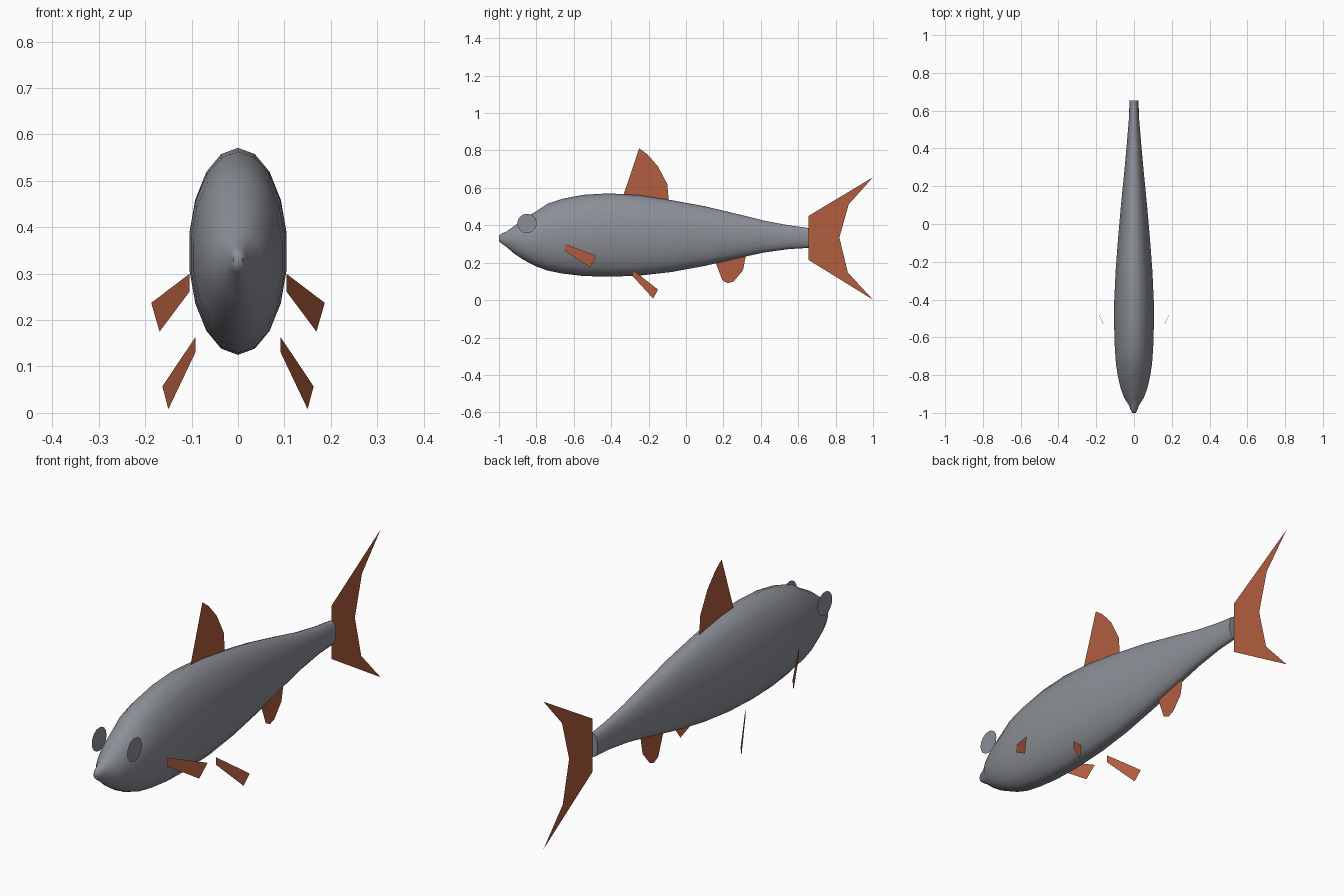
import bpy, bmesh, math

cube = bpy.data.objects.get("Cube")
if cube:
    bpy.data.objects.remove(cube, do_unlink=True)


def material(name, rgb):
    mat = bpy.data.materials.new(name)
    mat.use_nodes = True
    mat.diffuse_color = (*rgb, 1)
    mat.node_tree.nodes["Principled BSDF"].inputs["Base Color"].default_value = (*rgb, 1)
    return mat


grey = material("scale grey", (0.26, 0.275, 0.305))
rust = material("fin rust", (0.45, 0.11, 0.05))
gold = material("eye gold", (0.40, 0.26, 0.05))


def finish(name, bm, *mats):
    mesh = bpy.data.meshes.new(name)
    bm.to_mesh(mesh)
    bm.free()
    for mat in mats:
        mesh.materials.append(mat)
    obj = bpy.data.objects.new(name, mesh)
    bpy.context.collection.objects.link(obj)
    return obj


def sheet(name, points):
    """Thin fin made from one outline."""
    bm = bmesh.new()
    bm.faces.new([bm.verts.new(p) for p in points])
    return finish(name, bm, rust)


# Body: elliptical rings along the length (y, bottom, top, half width)
SIDES = 18
stations = [
    (-1.0, .315, .345, .010), (-.985, .302, .357, .018), (-.96, .285, .367, .027),
    (-.92, .25, .395, .053), (-.87, .216, .435, .072), (-.80, .18, .475, .088),
    (-.74, .158, .515, .097), (-.66, .142, .542, .103), (-.55, .129, .563, .1065),
    (-.41, .125, .571, .1065), (-.25, .131, .561, .099), (-.08, .150, .535, .086),
    (.10, .183, .502, .070), (.28, .225, .459, .052), (.42, .255, .424, .039),
    (.55, .273, .400, .028), (.655, .279, .386, .024),
]
bm = bmesh.new()
rings = []
for y, low, high, half in stations:
    mid, tall = (low + high) / 2, (high - low) / 2
    angles = [2 * math.pi * i / SIDES for i in range(SIDES)]
    rings.append([bm.verts.new((half * math.sin(a), y, mid + tall * math.cos(a)))
                  for a in angles])
for a, b in zip(rings, rings[1:]):
    for i in range(SIDES):
        j = (i + 1) % SIDES
        bm.faces.new((a[i], a[j], b[j], b[i]))
bm.faces.new(rings[0])
bm.faces.new(rings[-1])
bmesh.ops.recalc_face_normals(bm, faces=bm.faces)
body = finish("body", bm, grey)
bpy.context.view_layer.objects.active = body
body.select_set(True)
bpy.ops.object.shade_smooth_by_angle(angle=math.radians(60))

# Fins on the centre line, outlined as (y, z)
centre_fins = {
    "tail_fin": [(.655, .45), (1, .657), (.87, .512), (.82, .335),
                 (.865, .148), (1, .002), (.655, .215)],
    "dorsal_fin": [(-.335, .56), (-.25, .812), (-.205, .778), (-.15, .715),
                   (-.10, .62), (-.092, .53)],
    "anal_fin": [(.155, .21), (.195, .105), (.225, .09), (.255, .1),
                 (.305, .16), (.32, .24)],
}
for name, outline in centre_fins.items():
    sheet(name, [(0, y, z) for y, z in outline])

# Paired fins, swept outwards in upright planes
pectoral = [(.104, -.645, .3), (.187, -.48, .237), (.169, -.513, .175), (.104, -.645, .262)]
pelvic = [(.092, -.287, .163), (.163, -.15, .057), (.15, -.175, .008), (.092, -.287, .13)]
for side, sx in (("left", 1), ("right", -1)):
    for name, outline in (("pectoral_fin", pectoral), ("pelvic_fin", pelvic)):
        sheet(f"{side}_{name}", [(sx * x, y, z) for x, y, z in outline])

    # Eye: flat disc with an inset pupil
    bm = bmesh.new()
    steps = [2 * math.pi * i / 16 for i in range(16)]
    disc = bm.faces.new([bm.verts.new((sx * .087, -.85 + .052 * math.cos(a),
                                       .41 + .052 * math.sin(a) * sx)) for a in steps])
    bmesh.ops.inset_region(bm, faces=[disc], thickness=.026)
    disc.material_index = 1
    finish(f"{side}_eye", bm, gold, grey)
